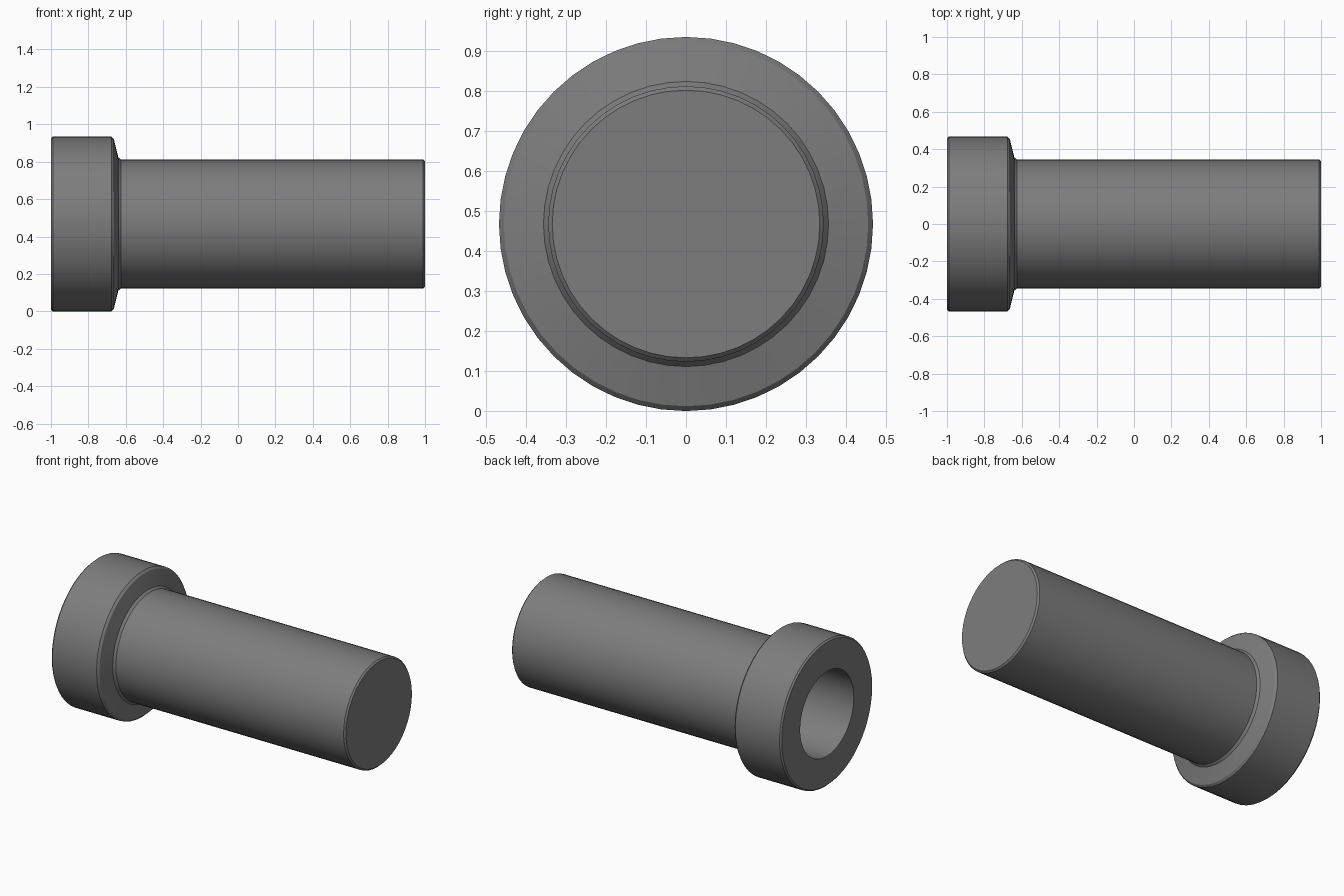
import bpy, bmesh, math

if "Cube" in bpy.data.objects:
    bpy.data.objects.remove(bpy.data.objects["Cube"])

SEGMENTS = 48
RADIUS = 0.467

# Half-section (x, radius): bore bottom, bore, head, fillet, shank, closed end
profile = [
    (0.92, 0.0), (0.92, 0.272), (-1.0, 0.272),
    (-1.0, 0.458), (-0.99, RADIUS), (-0.677, RADIUS), (-0.664, 0.455),
    (-0.64, 0.356), (-0.625, 0.344),
    (0.99, 0.344), (1.0, 0.334), (1.0, 0.0),
]

# Spin the section around the long axis
bm = bmesh.new()
verts = [bm.verts.new((x, 0, r)) for x, r in profile]
edges = [bm.edges.new(pair) for pair in zip(verts, verts[1:])]
bmesh.ops.spin(bm, geom=verts + edges, cent=(0, 0, 0), axis=(1, 0, 0),
               angle=math.tau, steps=SEGMENTS, use_merge=False)
bmesh.ops.remove_doubles(bm, verts=bm.verts, dist=1e-4)
bmesh.ops.recalc_face_normals(bm, faces=bm.faces)
mesh = bpy.data.meshes.new("flanged_pin")
bm.to_mesh(mesh)
bm.free()

# Dark grey finish
dark = bpy.data.materials.new("dark_grey")
dark.diffuse_color = (0.205, 0.205, 0.205, 1)
dark.use_nodes = True
dark.node_tree.nodes["Principled BSDF"].inputs["Base Color"].default_value = dark.diffuse_color
mesh.materials.append(dark)

pin = bpy.data.objects.new("flanged_pin", mesh)
pin.location.z = RADIUS
bpy.context.collection.objects.link(pin)

# Smooth barrel with crisp edges
bpy.context.view_layer.objects.active = pin
pin.select_set(True)
bpy.ops.object.shade_smooth_by_angle(angle=math.radians(30))
